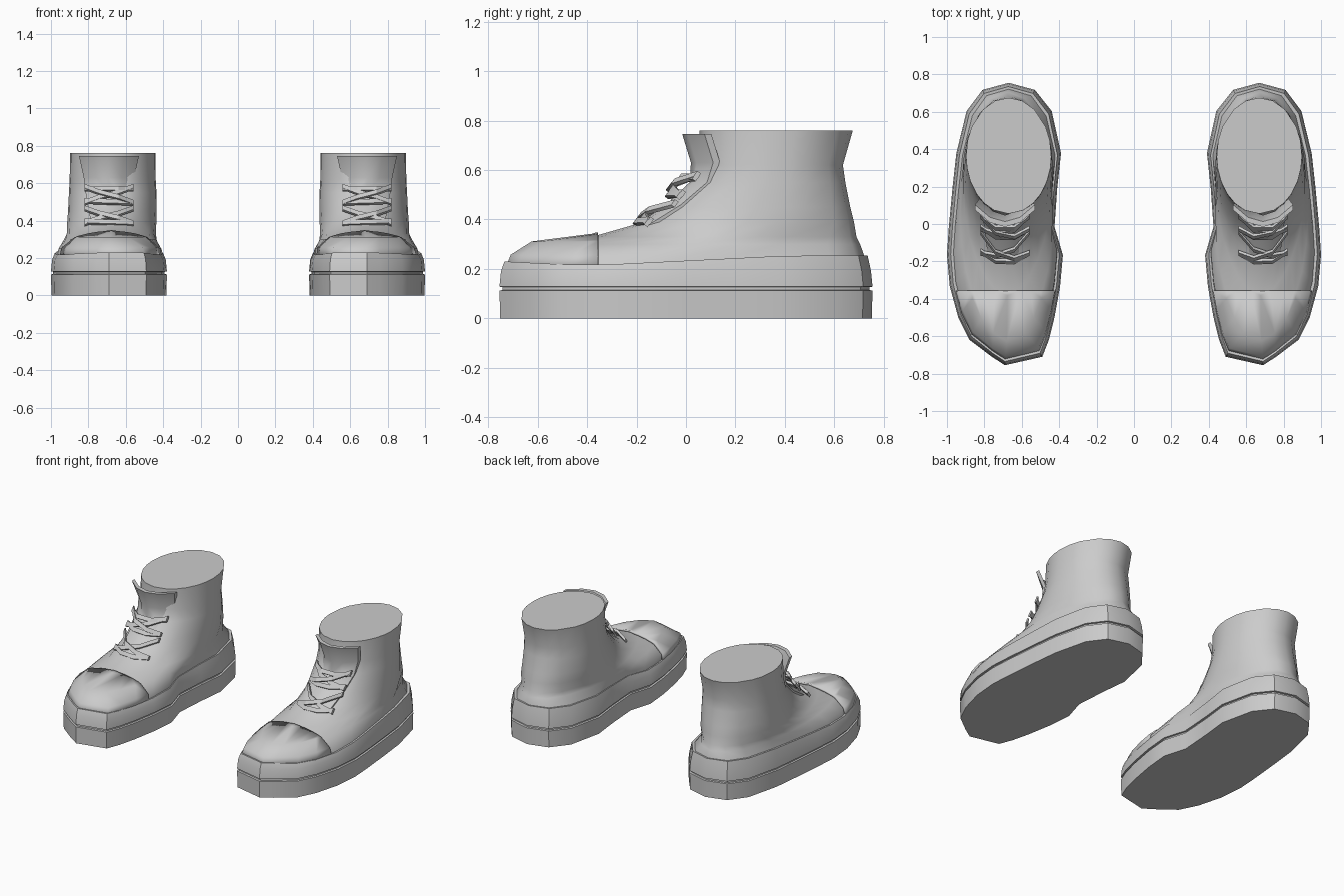
import bpy, bmesh, math
from mathutils import Vector

cube = bpy.data.objects.get("Cube")
if cube:
    bpy.data.objects.remove(cube, do_unlink=True)

grey = bpy.data.materials.new("plain_grey")
grey.use_nodes = True
GREY = (0.6, 0.6, 0.6, 1)
grey.diffuse_color = GREY
grey.node_tree.nodes["Principled BSDF"].inputs["Base Color"].default_value = GREY

# Footprint: station along the length, inner x, outer x
PLAN = [(0, .69, .69), (.03, .49, .76), (.09, .455, .88), (.17, .425, .94),
        (.28, .395, .985), (.39, .38, 1.0), (.49, .425, .99), (.63, .41, .97),
        (.75, .39, .95), (.9, .44, .895), (.975, .53, .81), (1, .67, .67)]
MID = 0.69
HALF = 0.31


def loft(bm, rings, caps=True):
    """Skin a list of closed rings."""
    rows = [[bm.verts.new(p) for p in ring] for ring in rings]
    n = len(rows[0])
    for a, b in zip(rows, rows[1:]):
        for i in range(n):
            j = (i + 1) % n
            bm.faces.new((a[i], a[j], b[j], b[i]))
    if caps:
        bm.faces.new(rows[0][::-1])
        bm.faces.new(rows[-1])


def finish(name, bm, angle=40, thickness=0):
    """Make the part and mirror it to the other shoe."""
    bmesh.ops.recalc_face_normals(bm, faces=bm.faces)
    mesh = bpy.data.meshes.new(name)
    bm.to_mesh(mesh)
    bm.free()
    mesh.materials.append(grey)
    obj = bpy.data.objects.new(name, mesh)
    bpy.context.collection.objects.link(obj)
    bpy.ops.object.select_all(action='DESELECT')
    obj.select_set(True)
    bpy.context.view_layer.objects.active = obj
    bpy.ops.object.shade_smooth_by_angle(angle=math.radians(angle))
    if thickness:
        shell = obj.modifiers.new("thickness", 'SOLIDIFY')
        shell.thickness = thickness
        shell.offset = 1
    mirror = obj.modifiers.new("pair", 'MIRROR')
    mirror.use_mirror_merge = False
    return obj


def ring(z, front, back, width, cx, egg=0, blend=0):
    """Horizontal ring between the footprint shape and an egg shape."""
    def point(t, x, side):
        oval = side * 2 * math.sqrt(t * (1 - t)) * (1 - egg * (1 - t) ** 2)
        foot = (x - MID) / HALF
        height = z(t) if callable(z) else z
        return Vector((cx + width * (foot + (oval - foot) * blend),
                       front + (back - front) * t, height))
    outer = [point(t, o, 1) for t, i, o in PLAN]
    inner = [point(t, i, -1) for t, i, o in PLAN[1:-1]]
    return outer + inner[::-1]


# Sole: tread, groove, foxing band and rim
def rim(t):
    return .215 + .04 * min(1, max(0, (t - .25) / .55)) + .015 * max(0, 1 - t / .2)


def sole_ring(z, inset):
    return ring(z, -.755 + inset, .755 - inset, HALF - inset, MID)


bm = bmesh.new()
loft(bm, [sole_ring(0, .003), sole_ring(.112, 0), sole_ring(.114, .012),
          sole_ring(.126, .012), sole_ring(.128, 0), sole_ring(.19, .006),
          sole_ring(rim, .02), sole_ring(lambda t: rim(t) - .004, .045)])
finish("sole", bm, 35)

# Upper: toe box, instep and ankle
UPPER = [ring(.20, -.72, .725, .28, .69),
         ring(.25, -.70, .722, .275, .685, 0, .1),
         ring(.30, -.62, .705, .262, .68, .2, .8),
         ring(.33, -.38, .69, .255, .677, .25, 1),
         ring(.39, -.17, .68, .248, .675, .15, 1),
         ring(.45, -.08, .665, .243, .672, .1, 1),
         ring(.55, .03, .645, .234, .67, 0, 1),
         ring(.62, .055, .635, .23, .67, 0, 1),
         ring(.76, .055, .675, .228, .67, 0, 1)]
bm = bmesh.new()
loft(bm, UPPER)
finish("upper", bm, 50)

# Toe cap: front of the upper with thickness
bm = bmesh.new()
loft(bm, UPPER[:5], caps=False)
bmesh.ops.recalc_face_normals(bm, faces=bm.faces)
bmesh.ops.bisect_plane(bm, geom=bm.verts[:] + bm.edges[:] + bm.faces[:],
                       plane_co=(0, -.355, 0), plane_no=(0, 1, 0), clear_outer=True)
finish("toe_cap", bm, 50, .012)

# Tongue: curved plate that flares at the top
rows = []
for z, y, half, wrap in [(.36, -.23, .09, .05), (.46, -.08, .11, .06), (.55, .015, .125, .07),
                         (.63, .02, .135, .09), (.745, -.015, .16, .09)]:
    us = [-1, -.5, 0, .5, 1]
    front = [Vector((.69 + half * u, y + wrap * u * u, z)) for u in us]
    rows.append(front + [p + Vector((0, .028, 0)) for p in front[::-1]])
bm = bmesh.new()
loft(bm, rows)
finish("tongue", bm)


# Laces: flat straps bowed over the instep
def strap(bm, a, b, lift):
    points = [Vector((.69 - .13, a[0] + .045, a[1])),
              Vector((.69 - .05, a[0] * .65 + b[0] * .35 - lift, a[1] * .65 + b[1] * .35)),
              Vector((.69 + .05, a[0] * .35 + b[0] * .65 - lift, a[1] * .35 + b[1] * .65)),
              Vector((.69 + .13, b[0] + .045, b[1]))]
    up, out = Vector((0, .008, .011)), Vector((0, -.007, .005))
    loft(bm, [[p + up + out, p - up + out, p - up - out, p + up - out] for p in points])


bm = bmesh.new()
for low, high in [((-.2, .385), (-.09, .465)), ((-.07, .495), (0, .58))]:
    strap(bm, low, high, .022)
    strap(bm, high, low, .008)
    strap(bm, low, (low[0] + .01, low[1] + .01), .005)
strap(bm, (-.005, .57), (-.005, .57), .015)
finish("laces", bm, 30)
